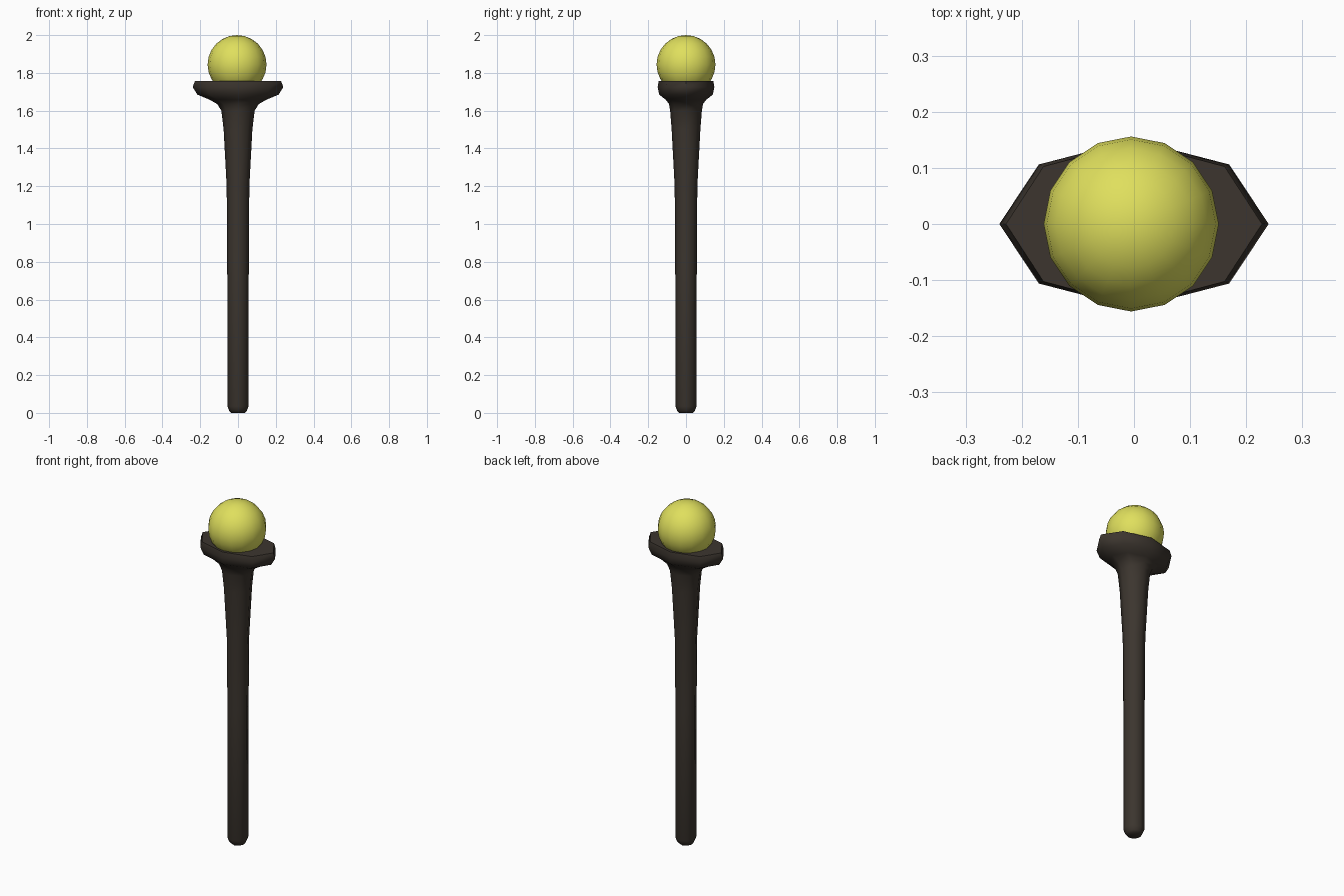
import bpy, bmesh, math

if "Cube" in bpy.data.objects:
    bpy.data.objects.remove(bpy.data.objects["Cube"])


def material(name, rgb):
    m = bpy.data.materials.new(name)
    m.diffuse_color = (*rgb, 1)
    m.use_nodes = True
    m.node_tree.nodes["Principled BSDF"].inputs["Base Color"].default_value = m.diffuse_color
    return m


def add_object(name, bm, mat, angle):
    bmesh.ops.recalc_face_normals(bm, faces=bm.faces)
    mesh = bpy.data.meshes.new(name)
    bm.to_mesh(mesh)
    bm.free()
    mesh.materials.append(mat)
    obj = bpy.data.objects.new(name, mesh)
    bpy.context.collection.objects.link(obj)
    bpy.ops.object.select_all(action='DESELECT')
    obj.select_set(True)
    bpy.context.view_layer.objects.active = obj
    bpy.ops.object.shade_smooth_by_angle(angle=math.radians(angle))
    return obj


def loft(name, rings, sides, mat):
    """Capped skin through elliptical rings given as (z, x radius, y radius)."""
    bm = bmesh.new()
    loops = []
    for z, rx, ry in rings:
        loops.append([bm.verts.new((rx * math.cos(2 * math.pi * i / sides),
                                    ry * math.sin(2 * math.pi * i / sides), z))
                      for i in range(sides)])
    for a, b in zip(loops, loops[1:]):
        for i in range(sides):
            j = (i + 1) % sides
            bm.faces.new((a[i], a[j], b[j], b[i]))
    bm.faces.new(loops[0])
    bm.faces.new(loops[-1])
    return add_object(name, bm, mat, 60)


dark_wood = material("dark wood", (0.045, 0.036, 0.028))
yellow = material("yellow", (0.74, 0.74, 0.11))

# Eight-sided shaft flaring into an oval collar
loft("shaft_and_collar", [
    (0.0, 0.035, 0.035), (0.01, 0.046, 0.046), (0.035, 0.056, 0.056),
    (0.8, 0.057, 0.057), (1.2, 0.06, 0.06), (1.5, 0.076, 0.076),
    (1.6, 0.088, 0.084), (1.635, 0.11, 0.09), (1.658, 0.15, 0.107),
    (1.685, 0.215, 0.142), (1.725, 0.24, 0.15), (1.757, 0.228, 0.145),
], 8, dark_wood)

# Orb resting in the collar
bm = bmesh.new()
bmesh.ops.create_uvsphere(bm, u_segments=16, v_segments=12, radius=0.156)
bmesh.ops.translate(bm, verts=bm.verts, vec=(-0.005, 0, 1.844))
add_object("orb", bm, yellow, 60)
